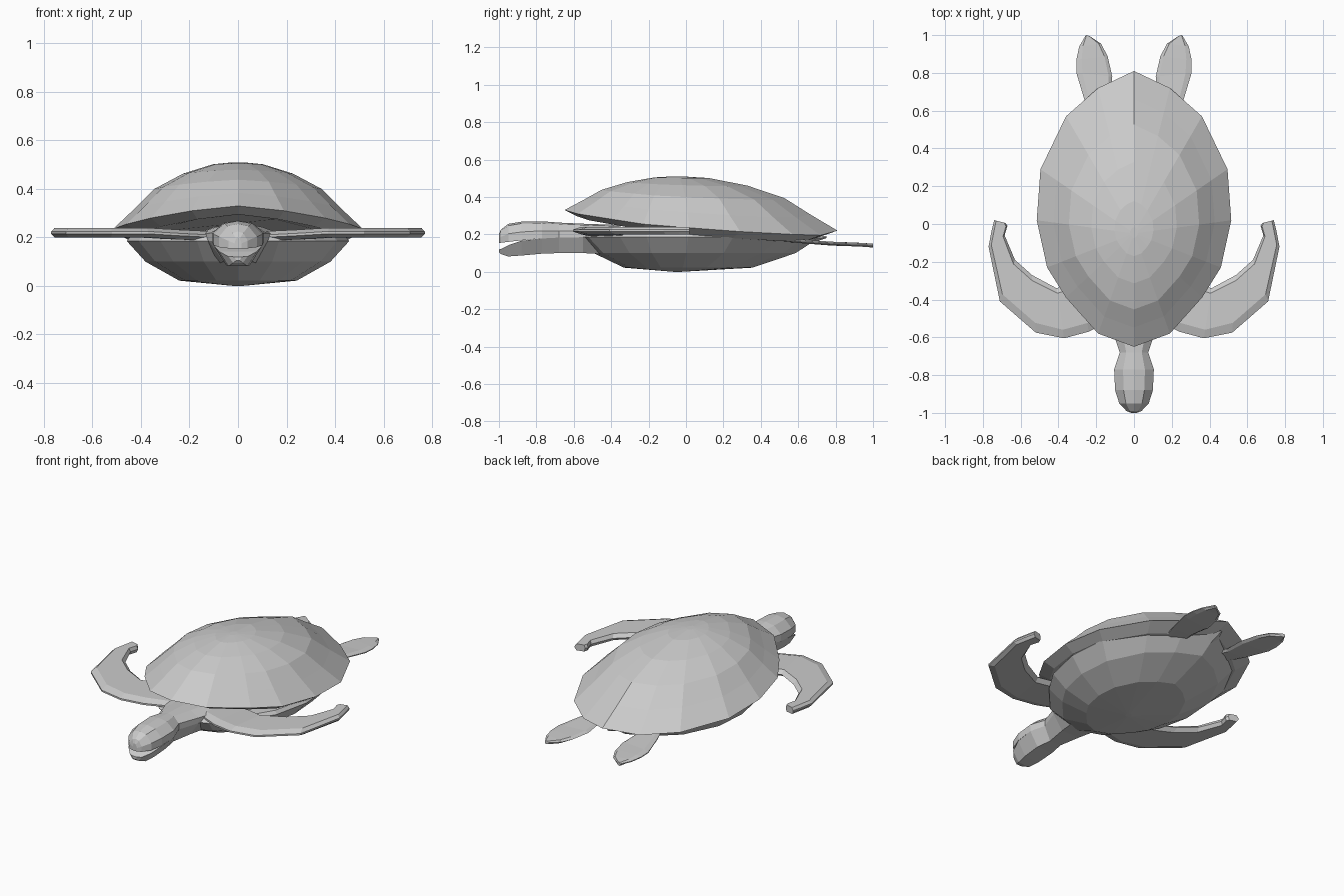
import bpy
import bmesh

cube = bpy.data.objects.get("Cube")
if cube:
    bpy.data.objects.remove(cube, do_unlink=True)

grey = bpy.data.materials.new("plain grey")
grey.use_nodes = True
GREY = (0.6, 0.6, 0.6, 1)
grey.diffuse_color = GREY
grey.node_tree.nodes["Principled BSDF"].inputs["Base Color"].default_value = GREY


def loft(name, rings):
    """Skin closed rings of equal length and cap both ends."""
    bm = bmesh.new()
    loops = [[bm.verts.new(p) for p in ring] for ring in rings]
    n = len(rings[0])
    for a, b in zip(loops, loops[1:]):
        for i in range(n):
            j = (i + 1) % n
            bm.faces.new((a[i], a[j], b[j], b[i]))
    bm.faces.new(loops[0])
    bm.faces.new(loops[-1])
    bmesh.ops.remove_doubles(bm, verts=bm.verts, dist=0.0005)
    bmesh.ops.recalc_face_normals(bm, faces=bm.faces)
    mesh = bpy.data.meshes.new(name)
    bm.to_mesh(mesh)
    bm.free()
    mesh.materials.append(grey)
    obj = bpy.data.objects.new(name, mesh)
    bpy.context.collection.objects.link(obj)
    return obj


# Shell rim on the left half, nose end to tail end: x, y, z
rim = [(0, -0.65, 0.33), (0.19, -0.58, 0.31), (0.36, -0.39, 0.28),
       (0.46, -0.23, 0.255), (0.515, 0.02, 0.235), (0.495, 0.29, 0.215),
       (0.36, 0.57, 0.20), (0.19, 0.72, 0.195), (0, 0.81, 0.22)]
rim += [(-x, y, z) for x, y, z in rim[-2:0:-1]]
MID_Y = -0.05


def rim_ring(scale, height):
    """Rim outline shrunk to the middle, with height worked out from the rim."""
    return [(x * scale, MID_Y + (y - MID_Y) * scale, height(z)) for x, y, z in rim]


# Domed upper shell with a turned-under lip
dome = [(0.8, 0), (0.88, -0.02), (1, 0), (0.83, 0.3), (0.67, 0.6),
        (0.44, 0.83), (0.2, 0.97), (0.04, 1)]
rings = []
for k, (scale, h) in enumerate(dome):
    if k < 2:
        rings.append(rim_ring(scale, lambda z: z - 0.035))
    else:
        rings.append(rim_ring(scale, lambda z, h=h: z + (0.51 - z) * h))
loft("upper_shell", rings)

# Belly plate
belly = [(0.86, 0.205), (0.89, 0.185), (0.74, 0.1), (0.47, 0.022), (0.03, 0.0)]
loft("belly_shell", [rim_ring(s, lambda z, b=b: b) for s, b in belly])

# Head and neck, split at the mouth: y, half width, upper seam, top, lower seam, bottom
head = [(-0.35, 0.18, 0.185, 0.25, 0.185, 0.09),
        (-0.55, 0.12, 0.185, 0.257, 0.185, 0.1),
        (-0.68, 0.075, 0.183, 0.263, 0.183, 0.1),
        (-0.77, 0.105, 0.178, 0.27, 0.178, 0.097),
        (-0.88, 0.1, 0.168, 0.268, 0.166, 0.087),
        (-0.95, 0.078, 0.16, 0.256, 0.142, 0.082),
        (-0.99, 0.04, 0.155, 0.225, 0.122, 0.095),
        (-1.0, 0.015, 0.155, 0.2, 0.12, 0.105)]
upper, lower = [], []
for y, w, seam, top, low_seam, bottom in head:
    rise = top - seam
    upper.append([(-w, y, seam), (-w, y, seam + rise * 0.45),
                  (-w * 0.55, y, seam + rise * 0.9), (0, y, top),
                  (w * 0.55, y, seam + rise * 0.9), (w, y, seam + rise * 0.45),
                  (w, y, seam)])
    lower.append([(-w, y, low_seam), (-w * 0.5, y, bottom),
                  (w * 0.5, y, bottom), (w, y, low_seam)])
loft("head_and_neck", upper)
loft("lower_jaw_and_throat", lower)


def flipper(name, stations, thick, side):
    """Blade with a bevelled leading edge. Station: lead x, y, trail x, y, z."""
    rings = []
    for lx, ly, tx, ty, z in stations:
        def at(f, dz):
            return (side * (lx + (tx - lx) * f), ly + (ty - ly) * f, z + dz)
        rings.append([at(0, 0.25 * thick), at(0.17, thick), at(0.9, thick),
                      at(1, 0), at(0.9, -thick), at(0.17, -thick),
                      at(0, -0.25 * thick)])
    loft(name, rings)


front = [(0.1, -0.5, 0.1, -0.3, 0.205), (0.24, -0.57, 0.28, -0.3, 0.212),
         (0.37, -0.605, 0.41, -0.34, 0.22), (0.52, -0.575, 0.54, -0.27, 0.22),
         (0.71, -0.41, 0.63, -0.19, 0.22), (0.77, -0.12, 0.685, -0.06, 0.22),
         (0.755, -0.04, 0.67, -0.01, 0.22), (0.74, 0.02, 0.68, 0.005, 0.22)]
rear = [(0.2, 0.48, 0.08, 0.48, 0.175), (0.26, 0.65, 0.125, 0.65, 0.16),
        (0.305, 0.8, 0.115, 0.78, 0.15), (0.305, 0.87, 0.14, 0.89, 0.147),
        (0.29, 0.94, 0.175, 0.955, 0.144), (0.255, 1.0, 0.235, 0.995, 0.14)]
for label, side in (("left", 1), ("right", -1)):
    flipper(f"{label}_front_flipper", front, 0.02, side)
    flipper(f"{label}_rear_flipper", rear, 0.01, side)

# Short tail tucked under the shell
loft("tail", [[(-w, y, z), (0, y, z + w * 0.5), (w, y, z), (0, y, z - w * 0.5)]
              for y, w, z in ((0.5, 0.09, 0.15), (0.65, 0.05, 0.17), (0.75, 0.01, 0.185))])
